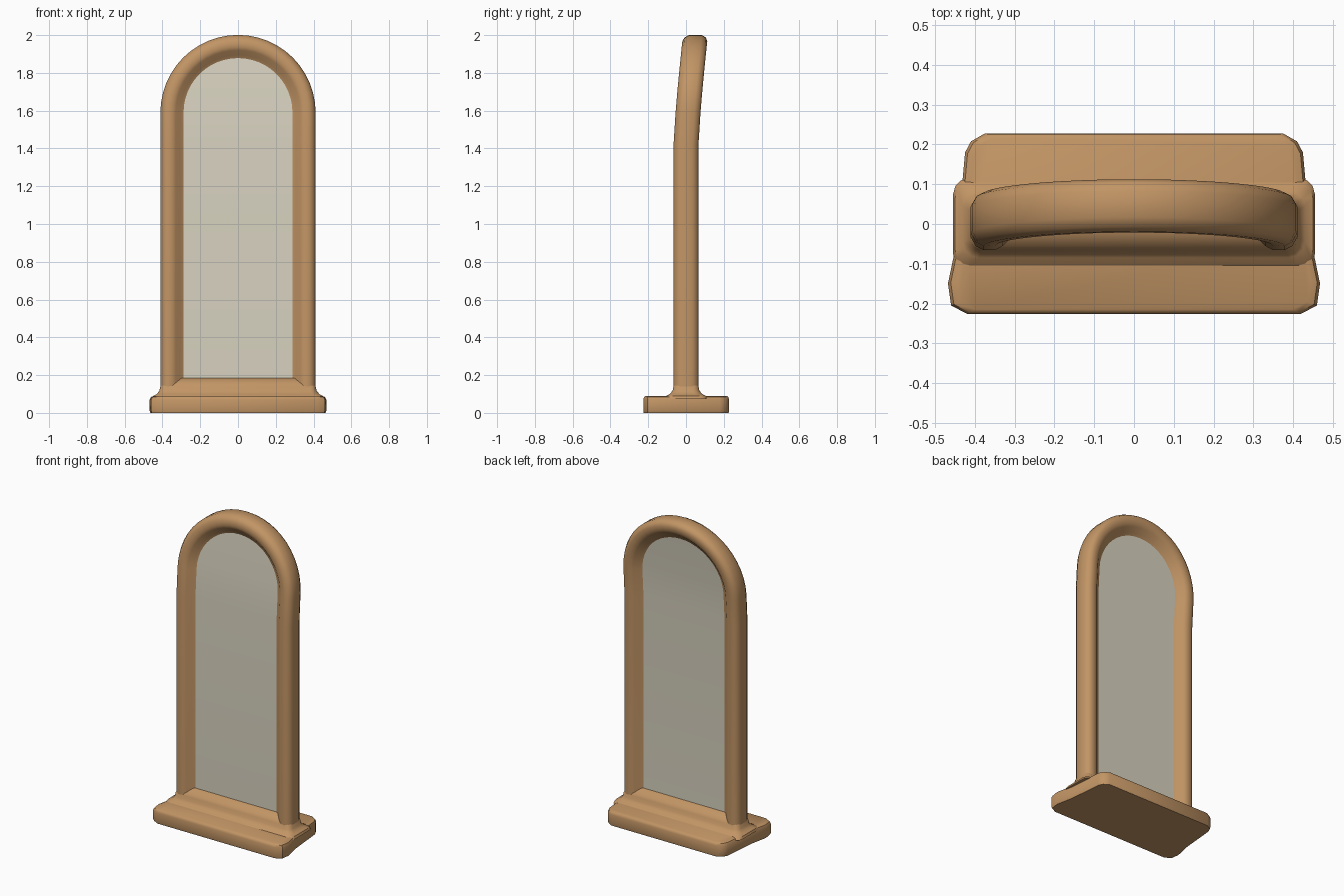
import bpy, bmesh, math

if "Cube" in bpy.data.objects:
    bpy.data.objects.remove(bpy.data.objects["Cube"], do_unlink=True)

SPRING = 1.59    # height where the arch begins
FLOOR = 0.05     # frame feet sit inside the base


def material(name, rgb):
    m = bpy.data.materials.new(name)
    m.use_nodes = True
    m.diffuse_color = (*rgb, 1)
    bsdf = m.node_tree.nodes["Principled BSDF"]
    bsdf.inputs["Base Color"].default_value = (*rgb, 1)
    bsdf.inputs["Roughness"].default_value = 0.8
    return m


wood = material("warm wood", (0.54, 0.30, 0.13))
glass = material("pale mirror", (0.68, 0.64, 0.52))


def lean(z):
    """Backward drift of the arched top."""
    return 0.05 * max(0, (z - 1.42) / 0.58) ** 1.25


def loft(name, rings, mat, angle=40):
    """Skin closed rings of points and cap both ends."""
    bm = bmesh.new()
    loops = [[bm.verts.new(p) for p in ring] for ring in rings]
    for a, b in zip(loops, loops[1:]):
        for i in range(len(a)):
            j = (i + 1) % len(a)
            bm.faces.new((a[i], a[j], b[j], b[i]))
    bm.faces.new(loops[0])
    bm.faces.new(loops[-1])
    bmesh.ops.recalc_face_normals(bm, faces=bm.faces)
    mesh = bpy.data.meshes.new(name)
    bm.to_mesh(mesh)
    bm.free()
    mesh.materials.append(mat)
    obj = bpy.data.objects.new(name, mesh)
    bpy.context.collection.objects.link(obj)
    bpy.ops.object.select_all(action="DESELECT")
    bpy.context.view_layer.objects.active = obj
    obj.select_set(True)
    bpy.ops.object.shade_smooth_by_angle(angle=math.radians(angle))
    return obj


# Arched frame: rounded profile swept up one leg, over the arch and down
half = [(0.285, 0.018), (0.305, 0.03), (0.33, 0.055), (0.348, 0.065),
        (0.378, 0.066), (0.398, 0.056), (0.411, 0.033)]
profile = half + [(r, -y) for r, y in reversed(half)]
steps = 24
arc = [math.pi * i / steps for i in range(steps + 1)]
path = [(0, FLOOR), (0, 1.42)] + [(a, SPRING) for a in arc] + [(math.pi, 1.42), (math.pi, FLOOR)]
rings = []
for a, base_z in path:
    ring = []
    for r, y in profile:
        z = base_z + r * math.sin(a)
        ring.append((r * math.cos(a), y + lean(z), z))
    rings.append(ring)
loft("arched_frame", rings, wood)

# Mirror panel: thin arched slab following the lean
R = 0.305
levels = [(R, 0.15), (R, 1.42)]
levels += [(R * math.cos(a), SPRING + R * math.sin(a)) for a in arc[:steps // 2]]
levels.append((0.005, SPRING + R))
loft("mirror_panel",
     [[(x * s, lean(z) + d, z) for s, d in ((-1, -0.02), (1, -0.02), (1, 0.02), (-1, 0.02))]
      for x, z in levels], glass)


def rounded_rect(hw, hd, z, cut):
    """Rectangle with rounded corners at height z."""
    pts = []
    for k, (sx, sy) in enumerate(((1, 1), (-1, 1), (-1, -1), (1, -1))):
        for i in range(4):
            t = math.pi / 2 * (k + i / 3)
            pts.append((sx * (hw - cut) + cut * math.cos(t),
                        sy * (hd - cut) + cut * math.sin(t), z))
    return pts


# Bottom rail: flares into the base and slopes up to the panel
rail = [(0.455, 0.115, 0.075, 0.04), (0.45, 0.105, 0.09, 0.04), (0.43, 0.085, 0.1, 0.04),
        (0.416, 0.071, 0.118, 0.035), (0.411, 0.066, 0.14, 0.03),
        (0.40, 0.057, 0.157, 0.03), (0.36, 0.024, 0.185, 0.015)]
loft("bottom_rail", [rounded_rect(*r) for r in rail], wood)

# Base: low slab, wider at the front, with clipped corners and a soft rim
side = [(0.42, -0.226), (0.46, -0.205), (0.468, -0.15), (0.445, -0.04),
        (0.425, 0.18), (0.41, 0.208), (0.375, 0.228)]
outline = side + [(-x, y) for x, y in reversed(side)]
rims = [(0, 0.99), (0.012, 1), (0.07, 1), (0.084, 0.985), (0.09, 0.95)]
loft("base", [[(x * s, y * s, z) for x, y in outline] for z, s in rims], wood)
